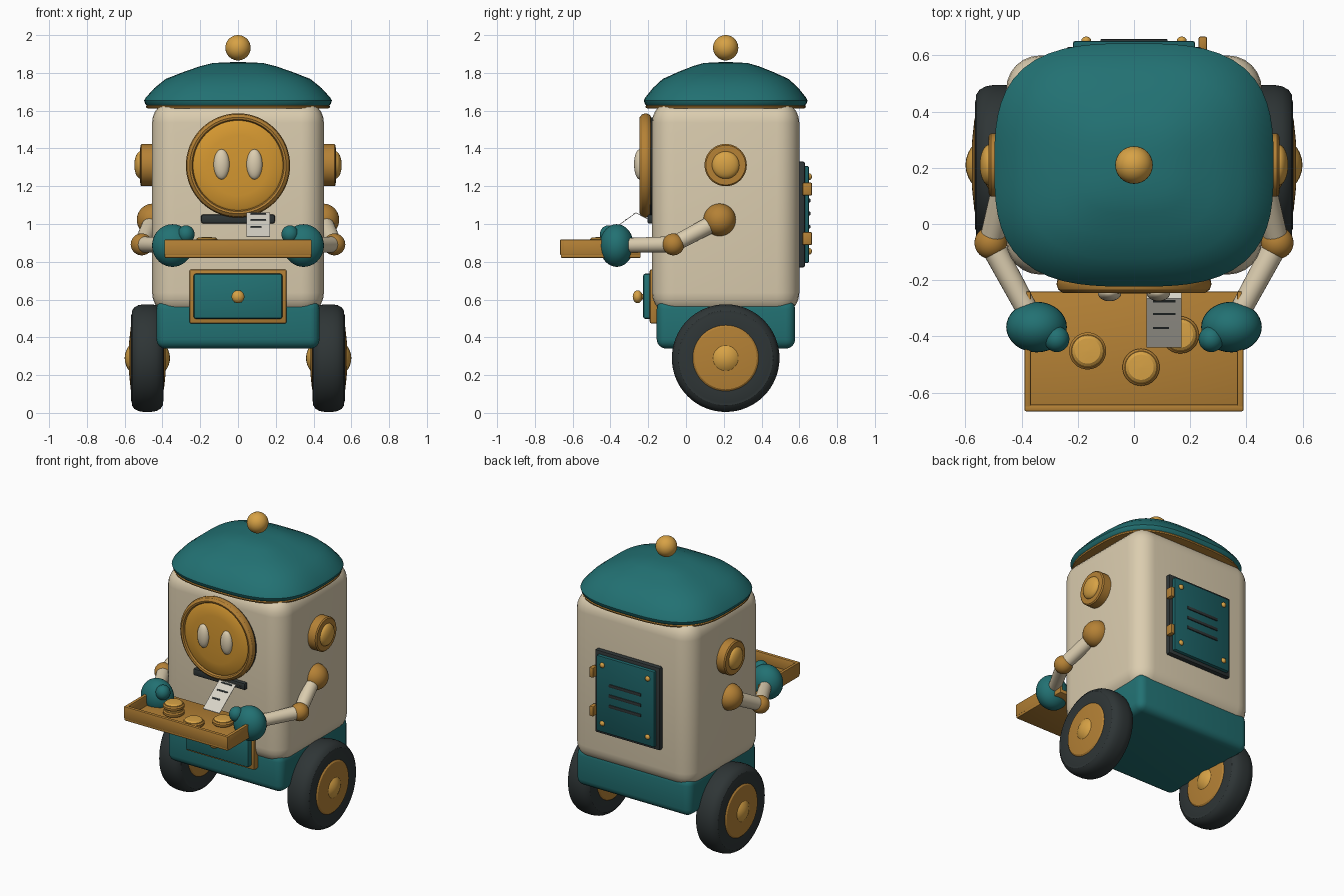
import bpy, bmesh, math
from mathutils import Vector, Matrix

if "Cube" in bpy.data.objects:
    bpy.data.objects.remove(bpy.data.objects["Cube"])


def material(name, color):
    m = bpy.data.materials.new(name)
    m.diffuse_color = (*color, 1)
    m.use_nodes = True
    m.node_tree.nodes["Principled BSDF"].inputs["Base Color"].default_value = m.diffuse_color
    return m


TEAL = material("teal", (0.016, 0.165, 0.17))
DEEP = material("deep_teal", (0.011, 0.115, 0.125))
CREAM = material("cream", (0.71, 0.61, 0.43))
BRONZE = material("bronze", (0.46, 0.22, 0.036))
GOLD = material("gold", (0.68, 0.36, 0.06))
AMBER = material("amber", (0.66, 0.31, 0.03))
DARK = material("charcoal", (0.028, 0.036, 0.037))
PAPER = material("paper", (0.68, 0.65, 0.57))


def finish(name, bm, mat):
    bmesh.ops.recalc_face_normals(bm, faces=bm.faces)
    me = bpy.data.meshes.new(name)
    bm.to_mesh(me)
    bm.free()
    me.materials.append(mat)
    ob = bpy.data.objects.new(name, me)
    bpy.context.collection.objects.link(ob)
    return ob


def box(name, lo, hi, mat, bevel=0.0, seg=2):
    lo, hi = Vector(lo), Vector(hi)
    bm = bmesh.new()
    bmesh.ops.create_cube(bm, size=1)
    bmesh.ops.scale(bm, vec=hi - lo, verts=bm.verts)
    bmesh.ops.translate(bm, vec=(lo + hi) / 2, verts=bm.verts)
    if bevel:
        bmesh.ops.bevel(bm, geom=bm.edges[:], offset=bevel, segments=seg,
                        profile=0.5, affect='EDGES')
    return finish(name, bm, mat)


def ball(name, loc, radii, mat):
    if not isinstance(radii, tuple):
        radii = (radii,) * 3
    bm = bmesh.new()
    bmesh.ops.create_uvsphere(bm, u_segments=32, v_segments=18, radius=1)
    bmesh.ops.scale(bm, vec=radii, verts=bm.verts)
    bmesh.ops.translate(bm, vec=loc, verts=bm.verts)
    return finish(name, bm, mat)


def lathe(name, profile, loc, axis, mat, n=48, closed=False, shape=None):
    """Spin (radius, height) points about an axis; closed joins the last ring to the first."""
    shape = shape or (lambda a: (math.cos(a), math.sin(a)))
    bm = bmesh.new()
    rings = []
    for r, h in profile:
        ring = []
        for i in range(n):
            x, y = shape(2 * math.pi * i / n)
            ring.append(bm.verts.new((r * x, r * y, h)))
        rings.append(ring)
    pairs = list(zip(rings, rings[1:]))
    if closed:
        pairs.append((rings[-1], rings[0]))
    for a, b in pairs:
        for i in range(n):
            j = (i + 1) % n
            bm.faces.new((a[i], a[j], b[j], b[i]))
    if not closed:
        bm.faces.new(rings[0])
        bm.faces.new(rings[-1])
    rot = Vector(axis).to_track_quat('Z', 'Y').to_matrix().to_4x4()
    bm.transform(Matrix.Translation(loc) @ rot)
    return finish(name, bm, mat)


def rod(name, a, b, r0, r1, mat):
    a, b = Vector(a), Vector(b)
    return lathe(name, [(r0, 0), (r1, (b - a).length)], a, b - a, mat, 24)


CY = 0.21             # depth of the body axis
FRONT = (0, -1, 0)

# Body and base
box("body", (-0.455, -0.18, 0.516), (0.455, 0.60, 1.656), CREAM, 0.12, 6)
box("base", (-0.432, -0.155, 0.34), (0.432, 0.578, 0.60), TEAL, 0.05, 4)


# Hat: stacked rounded-square rings
def squircle(a):
    c, s = math.cos(a), math.sin(a)
    k = (abs(c) ** 3 + abs(s) ** 3) ** (-1 / 3)
    return 0.497 * c * k, 0.433 * s * k


lathe("hat", [(0.97, 1.627), (0.99, 1.637), (1.0, 1.654), (0.985, 1.668), (0.89, 1.72),
              (0.77, 1.768), (0.58, 1.805), (0.4, 1.836), (0.27, 1.852), (0.12, 1.856),
              (0.02, 1.857)], (0, CY, 0), (0, 0, 1), TEAL, 64, shape=squircle)
lathe("hat_trim", [(0.955, 1.612), (0.975, 1.614), (0.98, 1.622), (0.97, 1.63)],
      (0, CY, 0), (0, 0, 1), BRONZE, 64, shape=squircle)
ball("hat_finial", (0, CY, 1.933), 0.067, GOLD)

# Face
FACE = (0, -0.15, 1.31)
lathe("face_backing", [(0.265, 0), (0.265, 0.035), (0.255, 0.04)], (0, -0.15, 1.3), FRONT, DARK)
lathe("face_ring", [(0.24, 0.035), (0.262, 0.037), (0.273, 0.05), (0.276, 0.065),
                    (0.27, 0.083), (0.255, 0.095), (0.244, 0.092), (0.238, 0.08)],
      FACE, FRONT, BRONZE, 64, closed=True)
lathe("face_plate", [(0.24, 0.04), (0.24, 0.078), (0.228, 0.086), (0.16, 0.093),
                     (0.08, 0.097), (0.01, 0.098)], FACE, FRONT, AMBER, 64)
for s in (-1, 1):
    ball("eye", (s * 0.087, -0.245, 1.316), (0.042, 0.03, 0.08), CREAM)

# Ticket slot and printed ticket
box("ticket_slot", (-0.195, -0.205, 1.003), (0.195, -0.165, 1.05), DARK, 0.01)
PATH = [(-0.195, 1.02), (-0.265, 1.057), (-0.345, 1.0), (-0.44, 0.93)]


def strip(name, x0, x1, path, lift, thick, mat):
    bm = bmesh.new()
    rows = []
    for y, z in path:
        rows.append([bm.verts.new((x, y, z + lift + t))
                     for x, t in ((x0, 0), (x1, 0), (x1, thick), (x0, thick))])
    for a, b in zip(rows, rows[1:]):
        for i in range(4):
            j = (i + 1) % 4
            bm.faces.new((a[i], a[j], b[j], b[i]))
    bm.faces.new(rows[0])
    bm.faces.new(rows[-1])
    return finish(name, bm, mat)


def paper_z(y):
    for (ya, za), (yb, zb) in zip(PATH, PATH[1:]):
        if yb <= y <= ya:
            return za + (zb - za) * (y - ya) / (yb - ya)


strip("ticket", 0.045, 0.17, PATH, 0, 0.004, PAPER)
for y, x1 in ((-0.275, 0.148), (-0.32, 0.148), (-0.37, 0.125)):
    strip("ticket_line", 0.067, x1, [(q, paper_z(q)) for q in (y + 0.004, y - 0.004)],
          0.004, 0.002, DARK)

# Drawer
box("drawer_frame", (-0.257, -0.192, 0.473), (0.257, -0.14, 0.76), BRONZE, 0.01)
box("drawer_front", (-0.235, -0.227, 0.498), (0.235, -0.18, 0.737), TEAL, 0.012)
rod("knob_stem", (0, -0.22, 0.615), (0, -0.25, 0.615), 0.014, 0.014, BRONZE)
ball("drawer_knob", (0, -0.256, 0.615), (0.034, 0.026, 0.034), GOLD)

# Tray, open toward the body
box("tray_floor", (-0.388, -0.663, 0.82), (0.388, -0.24, 0.847), BRONZE, 0.006)
box("tray_front_rim", (-0.39, -0.667, 0.835), (0.39, -0.643, 0.918), BRONZE, 0.006)
for s in (-1, 1):
    xs = sorted((s * 0.39, s * 0.367))
    box("tray_side_rim", (xs[0], -0.665, 0.835), (xs[1], -0.24, 0.918), BRONZE, 0.006)


# Biscuits on the tray
def biscuit(x, y, z):
    lathe("biscuit_base", [(0.058, 0), (0.066, 0.008), (0.066, 0.022), (0.058, 0.03)],
          (x, y, z), (0, 0, 1), BRONZE, 32)
    lathe("biscuit_top", [(0.056, 0.022), (0.056, 0.034), (0.045, 0.042), (0.005, 0.044)],
          (x, y, z), (0, 0, 1), GOLD, 32)


for x, y, count in ((-0.165, -0.452, 2), (0.025, -0.51, 1), (0.165, -0.395, 1)):
    for k in range(count):
        biscuit(x, y, 0.845 + 0.042 * k)

# Ears, arms and wheels on both sides
TIRE = [(0.15, -0.078), (0.225, -0.086), (0.235, -0.082), (0.25, -0.082), (0.268, -0.07),
        (0.28, -0.048), (0.285, -0.02)]
TIRE += [(r, -h) for r, h in reversed(TIRE)]
for s in (-1, 1):
    out = (s, 0, 0)
    lathe("ear", [(0.112, 0), (0.112, 0.08), (0.105, 0.087), (0.06, 0.089)],
          (s * 0.43, CY, 1.312), out, BRONZE)
    ball("ear_cap", (s * 0.515, CY, 1.312), (0.034, 0.073, 0.073), GOLD)

    shoulder = (s * 0.45, 0.178, 1.022)
    elbow = (s * 0.51, -0.067, 0.892)
    hand = (s * 0.347, -0.367, 0.886)
    ball("shoulder", shoulder, 0.086, BRONZE)
    rod("upper_arm", shoulder, elbow, 0.046, 0.042, CREAM)
    ball("elbow", elbow, 0.058, BRONZE)
    rod("forearm", elbow, hand, 0.043, 0.038, CREAM)
    ball("hand", hand, (0.108, 0.09, 0.113), TEAL)
    ball("thumb", (s * 0.275, -0.41, 0.945), (0.045, 0.046, 0.048), TEAL)

    hub = (s * 0.48, CY, 0.29)
    lathe("tire", TIRE, hub, out, DARK, 64, closed=True)
    lathe("wheel_hub", [(0.09, -0.096), (0.165, -0.088), (0.175, -0.08), (0.175, 0.08),
                        (0.165, 0.088), (0.09, 0.096)], hub, out, BRONZE)
    ball("hub_cap", hub, (0.12, 0.112, 0.112), GOLD)
rod("axle", (-0.45, CY, 0.36), (0.45, CY, 0.36), 0.015, 0.015, DARK)

# Rear hatch
box("hatch_frame", (-0.243, 0.58, 0.77), (0.243, 0.63, 1.33), DARK, 0.01)
box("hatch_panel", (-0.218, 0.61, 0.793), (0.218, 0.652, 1.307), DEEP, 0.01)
for z in (0.855, 1.25):
    for x in (-0.17, 0.17):
        ball("hatch_bolt", (x, 0.654, z), (0.017, 0.013, 0.017), GOLD)
for z in (0.923, 1.185):
    box("hatch_hinge", (0.23, 0.617, z - 0.034), (0.26, 0.667, z + 0.034), BRONZE, 0.006)
for z in (0.985, 1.055, 1.125):
    box("hatch_vent", (-0.12, 0.645, z - 0.01), (0.12, 0.658, z + 0.01), DARK, 0.003)

# Smooth curved surfaces, keep hard edges
for ob in bpy.context.collection.objects:
    ob.select_set(True)
    bpy.context.view_layer.objects.active = ob
bpy.ops.object.shade_smooth_by_angle(angle=math.radians(32))
